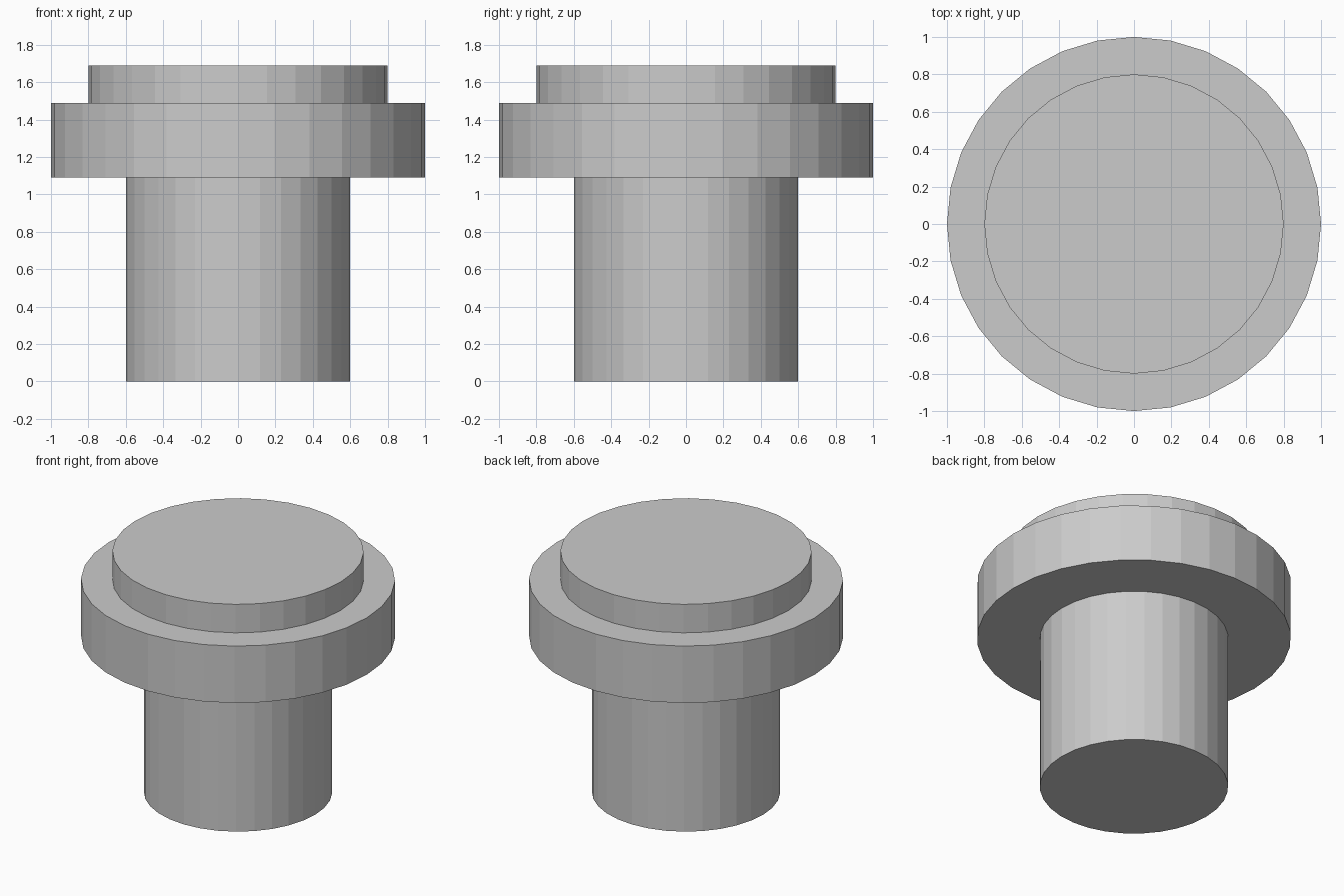
import bpy

SIDES = 32

default_cube = bpy.data.objects.get("Cube")
if default_cube:
    bpy.data.objects.remove(default_cube, do_unlink=True)

# One plain grey for the whole model
grey = bpy.data.materials.new("light_grey")
grey.use_nodes = True
colour = (0.6, 0.6, 0.6, 1.0)
grey.diffuse_color = colour
grey.node_tree.nodes["Principled BSDF"].inputs["Base Color"].default_value = colour


def disc(name, radius, bottom, top):
    """Flat-shaded upright cylinder between two heights."""
    bpy.ops.mesh.primitive_cylinder_add(
        vertices=SIDES, radius=radius, depth=top - bottom,
        location=(0, 0, (bottom + top) / 2))
    part = bpy.context.object
    part.name = part.data.name = name
    part.data.materials.append(grey)
    return part


# Stem, wide flange and raised cap, stacked from the ground up
disc("stem", 0.6, 0.0, 1.09)
disc("flange", 1.0, 1.09, 1.49)
disc("cap", 0.8, 1.49, 1.69)
